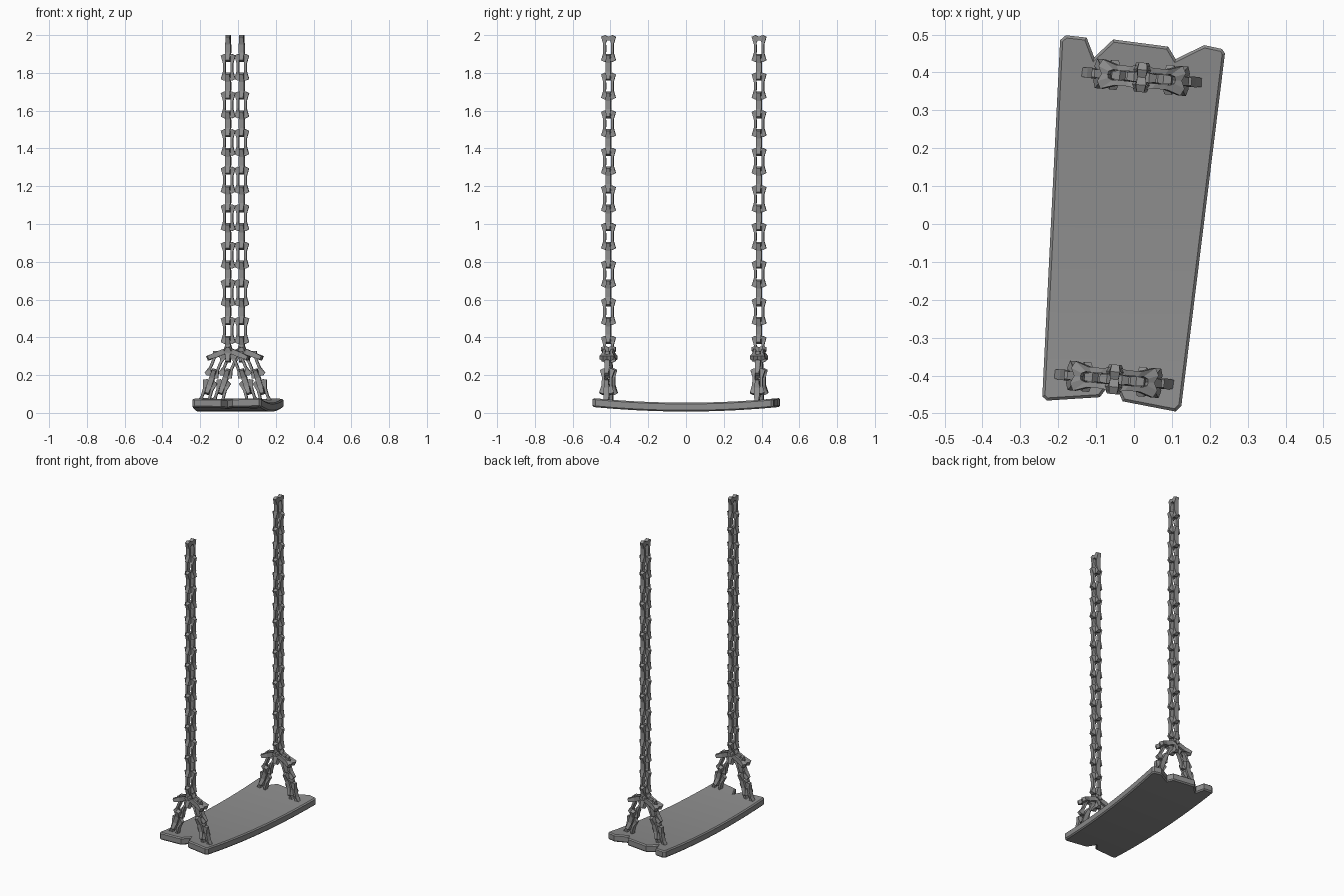
import bpy, bmesh
from math import radians
from mathutils import Matrix, Vector

cube = bpy.data.objects.get("Cube")
if cube:
    bpy.data.objects.remove(cube)


def material(name, value):
    mat = bpy.data.materials.new(name)
    mat.use_nodes = True
    colour = (value, value, value, 1)
    mat.diffuse_color = colour
    mat.node_tree.nodes["Principled BSDF"].inputs["Base Color"].default_value = colour
    return mat


GREY = material("grey", 0.27)


def finish(bm, name):
    bmesh.ops.recalc_face_normals(bm, faces=bm.faces)
    mesh = bpy.data.meshes.new(name)
    bm.to_mesh(mesh)
    bm.free()
    mesh.materials.append(GREY)
    obj = bpy.data.objects.new(name, mesh)
    bpy.context.collection.objects.link(obj)
    return obj


# Broken plank seat: outline, bevelled slab, then sagged along its length
OUTLINE = [(-.242, -.455), (-.23, -.466), (-.09, -.457), (-.055, -.41), (-.03, -.468),
           (.11, -.495), (.125, -.48), (.24, .45), (.232, .462), (.185, .472),
           (.11, .435), (.09, .468), (-.055, .487), (-.105, .44), (-.125, .492),
           (-.18, .498), (-.195, .485)]
THICKNESS = 0.047
bm = bmesh.new()
base = bm.faces.new([bm.verts.new((x, y, 0)) for x, y in OUTLINE])
top = bmesh.ops.extrude_face_region(bm, geom=[base])["geom"]
for v in top:
    if isinstance(v, bmesh.types.BMVert):
        v.co.z = THICKNESS
rim = [e for e in bm.edges if abs(e.verts[0].co.z - e.verts[1].co.z) < 1e-5]
bmesh.ops.bevel(bm, geom=rim, offset=0.007, segments=1, affect='EDGES')
for i in range(-4, 5):
    bmesh.ops.bisect_plane(bm, geom=bm.verts[:] + bm.edges[:] + bm.faces[:],
                           plane_co=(0, i * 0.095, 0), plane_no=(0, 1, 0))
for v in bm.verts:
    v.co.z += 0.007 + 0.1 * v.co.y ** 2
seat = finish(bm, "seat")
bpy.context.view_layer.objects.active = seat
seat.select_set(True)
bpy.ops.object.shade_smooth_by_angle(angle=radians(25))

# Quarter of a link: outer x, outer z, inner x, inner z, half thickness
QUARTER = [(0, .062, 0, .044, .011), (.02, .071, .009, .041, .013),
           (.039, .062, .014, .03, .010), (.027, .022, .013, .012, .014)]


def add_link(bm, matrix):
    """Spiky closed link lying in its local xz plane."""
    q = QUARTER
    right = q + [(a, -b, c, -d, t) for a, b, c, d, t in reversed(q)]
    ring = right + [(-a, b, -c, d, t) for a, b, c, d, t in reversed(right[1:-1])]
    sections = []
    for ox, oz, ix, iz, t in ring:
        corners = [(ox, -t, oz), (ox, t, oz), (ix, t, iz), (ix, -t, iz)]
        sections.append([bm.verts.new(matrix @ Vector(c)) for c in corners])
    for a, b in zip(sections, sections[1:] + sections[:1]):
        for i in range(4):
            j = (i + 1) % 4
            bm.faces.new((a[i], a[j], b[j], b[i]))


# Bridle links: sideways offset, height, tilt in degrees, turned edge-on
BRIDLE = [(.045, .315, 68, True), (.066, .255, 22, False),
          (.092, .165, 18, True), (.112, .105, 16, False)]


def place(x, z, tilt, edge_on):
    turn = Matrix.Rotation(radians(90 if edge_on else 0), 4, 'Z')
    return Matrix.Translation((x, 0, z)) @ Matrix.Rotation(radians(tilt), 4, 'Y') @ turn


def build_chain(name, x, y):
    origin = Matrix.Translation((x, y, 0)) @ Matrix.Rotation(radians(-5), 4, 'Z')
    bm = bmesh.new()
    # Hanging chain of alternating links
    for i in range(17):
        add_link(bm, origin @ place(0, 1.929 - i * 0.0995, 0, i % 2 == 0))
    finish(bm, name + "_chain")
    # Two splayed legs down to the seat
    bm = bmesh.new()
    for side in (-1, 1):
        for offset, z, tilt, edge_on in BRIDLE:
            add_link(bm, origin @ place(side * offset, z, -side * tilt, edge_on))
    finish(bm, name + "_bridle")


build_chain("front", -0.052, -0.41)
build_chain("back", 0.02, 0.387)
